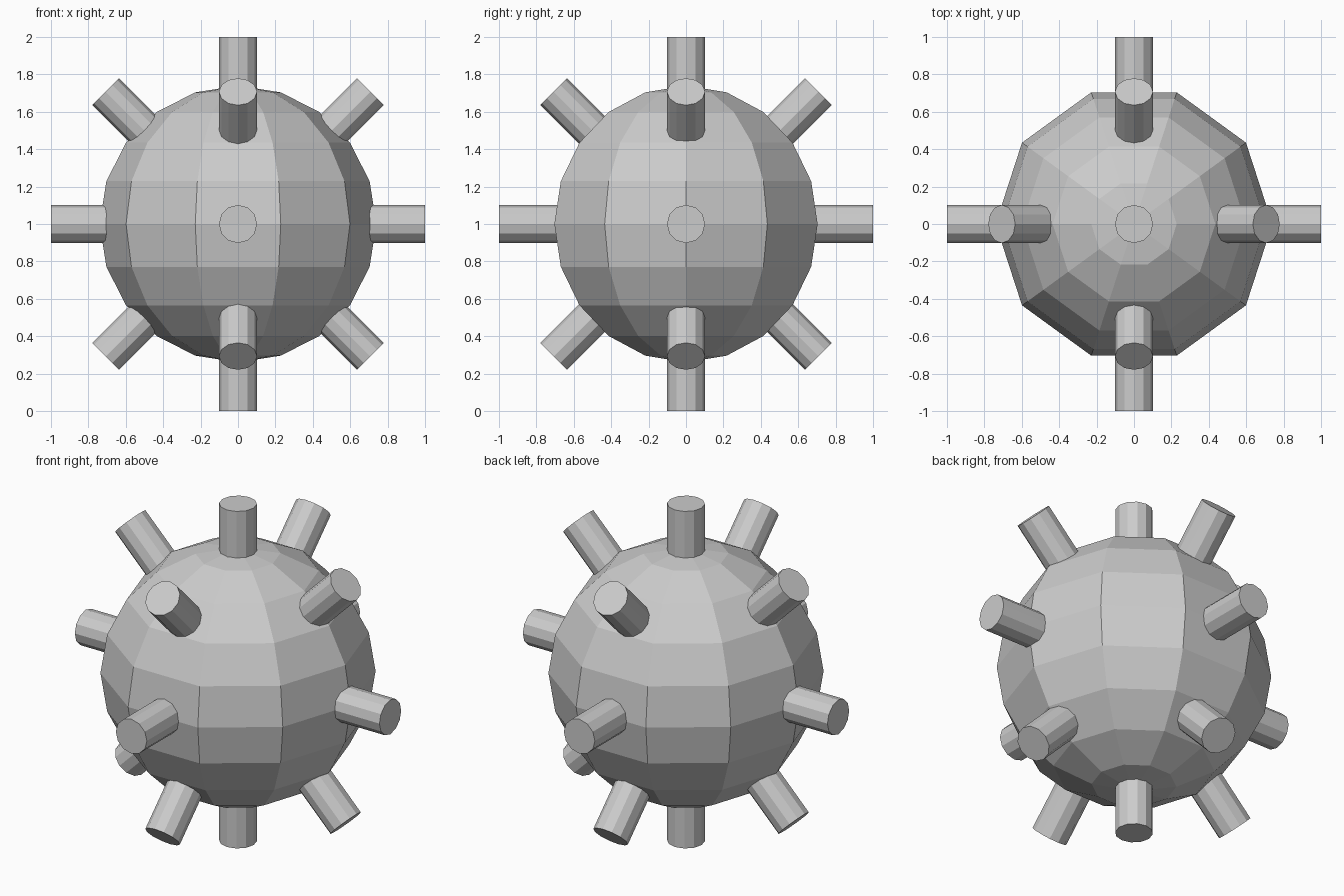
import bpy
import bmesh
from math import radians, sin, cos
from mathutils import Matrix, Vector

cube = bpy.data.objects.get("Cube")
if cube:
    bpy.data.objects.remove(cube, do_unlink=True)

CENTRE = Vector((0, 0, 1))
BODY_RADIUS = 0.74
SIDES = 10
ROD_RADIUS = 0.102
ROD_START, ROD_END = 0.55, 1.0

# Plain grey for everything
GREY = (0.6, 0.6, 0.6, 1)
grey = bpy.data.materials.new("grey")
grey.diffuse_color = GREY
grey.use_nodes = True
grey.node_tree.nodes["Principled BSDF"].inputs["Base Color"].default_value = GREY


def add_object(name, bm):
    bmesh.ops.recalc_face_normals(bm, faces=bm.faces)
    mesh = bpy.data.meshes.new(name)
    bm.to_mesh(mesh)
    bm.free()
    mesh.materials.append(grey)
    obj = bpy.data.objects.new(name, mesh)
    obj.location = CENTRE
    bpy.context.collection.objects.link(obj)
    return obj


def add_body():
    # Half-circle profile spun round z, with a corner on the x axis
    bm = bmesh.new()
    profile = []
    for i in range(SIDES + 1):
        a = radians(-90 + 180 * i / SIDES)
        profile.append(bm.verts.new((BODY_RADIUS * cos(a), 0, BODY_RADIUS * sin(a))))
    edges = [bm.edges.new(pair) for pair in zip(profile, profile[1:])]
    bmesh.ops.spin(bm, geom=profile + edges, cent=(0, 0, 0), axis=(0, 0, 1),
                   angle=radians(360), steps=SIDES, use_duplicate=False)
    bmesh.ops.remove_doubles(bm, verts=bm.verts, dist=0.001)
    add_object("body", bm)


def add_rod(name, axis, degrees):
    # Upright rod moved out from the centre, then tilted about one axis
    bm = bmesh.new()
    place = (Matrix.Rotation(radians(degrees), 4, axis)
             @ Matrix.Translation((0, 0, (ROD_START + ROD_END) / 2)))
    bmesh.ops.create_cone(bm, cap_ends=True, segments=12, radius1=ROD_RADIUS,
                          radius2=ROD_RADIUS, depth=ROD_END - ROD_START, matrix=place)
    add_object(name, bm)


add_body()

# Ring of rods in the side-to-side plane, including top and bottom
for name, angle in zip(("top", "upper_left", "left", "lower_left", "bottom",
                        "lower_right", "right", "upper_right"), range(0, 360, 45)):
    add_rod(name + "_rod", 'Y', angle)

# Front and back rods
for name, sign in (("front", 1), ("back", -1)):
    for level, angle in (("upper_", 45), ("", 90), ("lower_", 135)):
        add_rod(level + name + "_rod", 'X', sign * angle)
